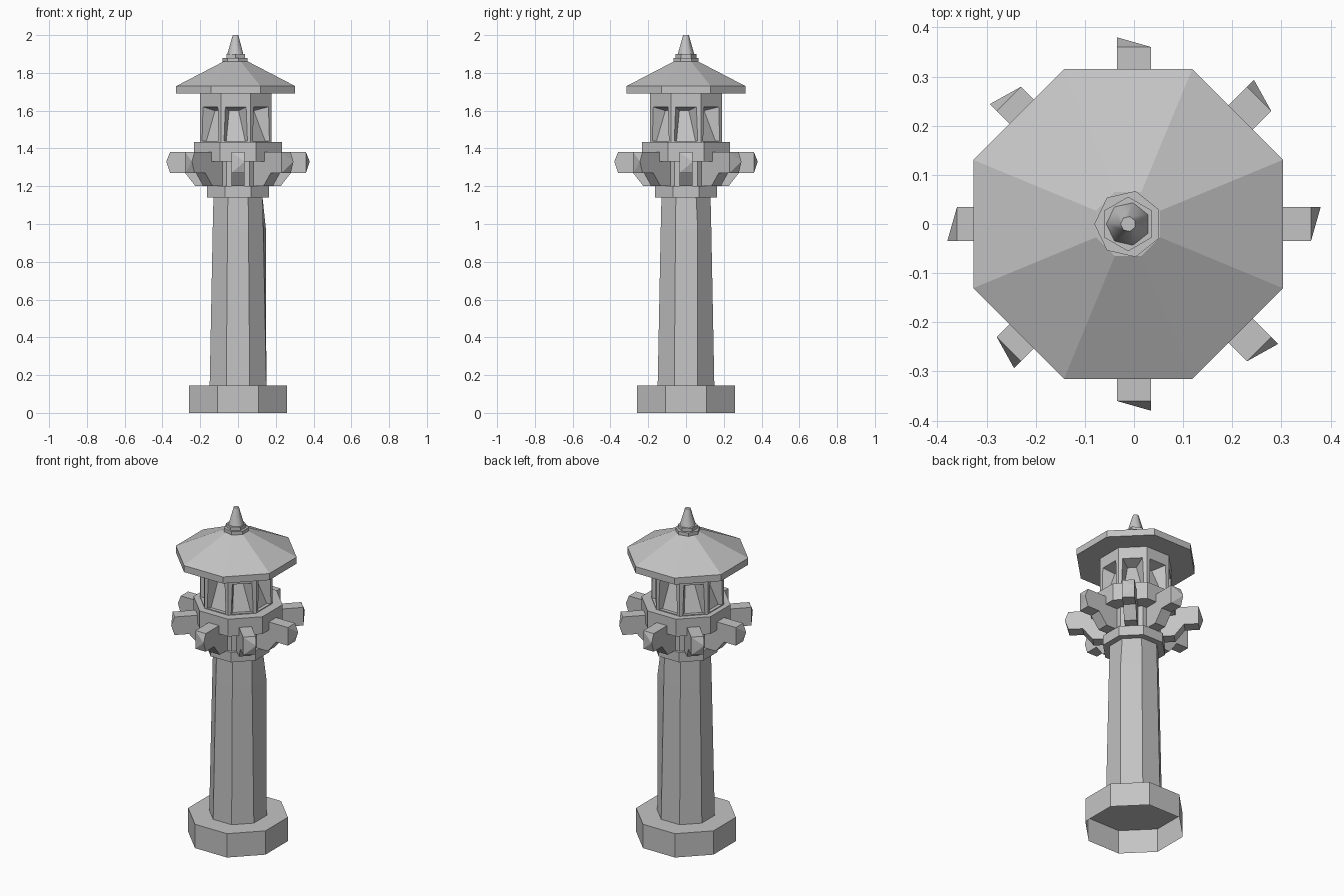
import bpy, bmesh, math
from mathutils import Matrix, Vector

cube = bpy.data.objects.get("Cube")
if cube:
    bpy.data.objects.remove(cube)

stone = bpy.data.materials.new("grey_stone")
stone.use_nodes = True
GREY = (0.55, 0.55, 0.55, 1)
stone.diffuse_color = GREY
stone.node_tree.nodes["Principled BSDF"].inputs["Base Color"].default_value = GREY

TOP_SHIFT = -0.012  # the lantern and roof sit slightly off the shaft axis


def finish(name, bm, x=0.0):
    bmesh.ops.recalc_face_normals(bm, faces=bm.faces)
    mesh = bpy.data.meshes.new(name)
    bm.to_mesh(mesh)
    bm.free()
    mesh.materials.append(stone)
    obj = bpy.data.objects.new(name, mesh)
    obj.location.x = x
    bpy.context.collection.objects.link(obj)
    return obj


def tower(rings, sides=8, bottom=True, top=True):
    """Stack of regular polygons given as (apothem, z), one side facing front."""
    bm = bmesh.new()
    loops = []
    for apothem, z in rings:
        r = apothem / math.cos(math.pi / sides)
        angles = [(k + 0.5) * math.tau / sides for k in range(sides)]
        loops.append([bm.verts.new((r * math.cos(a), r * math.sin(a), z)) for a in angles])
    for low, high in zip(loops, loops[1:]):
        for k in range(sides):
            n = (k + 1) % sides
            bm.faces.new((low[k], low[n], high[n], high[k]))
    if bottom:
        bm.faces.new(loops[0][::-1])
    if top:
        bm.faces.new(loops[-1])
    return bm, loops


# Plinth, hollow from below
finish("plinth", tower([(0.26, 0), (0.26, 0.145)], bottom=False)[0])

# Tapered shaft with one swollen corner near the top
bm, loops = tower([(0.15, 0.145), (0.134, 0.97), (0.13, 1.14)], bottom=False, top=False)
loops[1][0].co.x, loops[1][0].co.y = 0.148, 0.062
finish("shaft", bm)

# Collar, neck and gallery
finish("collar", tower([(0.165, 1.14), (0.165, 1.2)])[0])
finish("neck", tower([(0.15, 1.2), (0.15, 1.33)], bottom=False, top=False)[0])
finish("gallery", tower([(0.232, 1.33), (0.232, 1.435)])[0])

# Eight brackets with a slanted nose
PROFILE = [(0.14, 1.2), (0.225, 1.2), (0.28, 1.27), (0.36, 1.27), (0.36, 1.38), (0.14, 1.38)]
bm = bmesh.new()
for k in range(8):
    turn = Matrix.Rotation(k * math.pi / 4, 3, 'Z')
    left, right = [[bm.verts.new(turn @ Vector((r, y, z))) for r, z in PROFILE]
                   for y in (0.035, -0.035)]
    tip = bm.verts.new(turn @ Vector((0.38, 0.035, 1.33)))
    bm.faces.new(left[:4] + [tip] + left[4:])
    bm.faces.new(right[::-1])
    for i in (0, 1, 2, 4):
        bm.faces.new((left[i], right[i], right[i + 1], left[i + 1]))
    bm.faces.new((left[3], right[3], tip))
    bm.faces.new((right[3], right[4], tip))
    bm.faces.new((right[4], left[4], tip))
finish("brackets", bm)

# Lantern room: each wall has a framed opening with a leaning recessed pane
bm = bmesh.new()
for k in range(8):
    turn = Matrix.Rotation(k * math.pi / 4, 3, 'Z')

    def quad(spec):
        return [bm.verts.new(turn @ Vector(p)) for p in spec]

    a = 0.19
    h = a * math.tan(math.pi / 8)
    wall = quad([(a, -h, 1.43), (a, h, 1.43), (a, h, 1.69), (a, -h, 1.69)])
    hole = quad([(a, -0.062, 1.44), (a, 0.062, 1.44), (a, 0.055, 1.62), (a, -0.055, 1.62)])
    pane = quad([(a - 0.02, -0.05, 1.44), (a - 0.02, 0.05, 1.44),
                 (a - 0.07, 0.015, 1.6), (a - 0.07, -0.035, 1.6)])
    for outer, inner in ((wall, hole), (hole, pane)):
        for i in range(4):
            n = (i + 1) % 4
            bm.faces.new((outer[i], outer[n], inner[n], inner[i]))
    bm.faces.new((pane[0], pane[1], pane[3]))
    bm.faces.new((pane[1], pane[2], pane[3]))
bmesh.ops.remove_doubles(bm, verts=bm.verts, dist=0.0005)
finish("lantern_room", bm, TOP_SHIFT)

# Roof
finish("roof", tower([(0.315, 1.69), (0.315, 1.73), (0.065, 1.86)])[0], TOP_SHIFT)

# Finial: two discs and a spike
finish("finial_disc", tower([(0.062, 1.855), (0.062, 1.88)], 7)[0], TOP_SHIFT)
finish("finial_ring", tower([(0.048, 1.88), (0.048, 1.9)], 6)[0], TOP_SHIFT)
spike = finish("finial_spike", tower([(0.04, 1.9), (0.014, 2.0)], 7)[0], TOP_SHIFT)
for poly in spike.data.polygons:
    poly.use_smooth = abs(poly.normal.z) < 0.9
